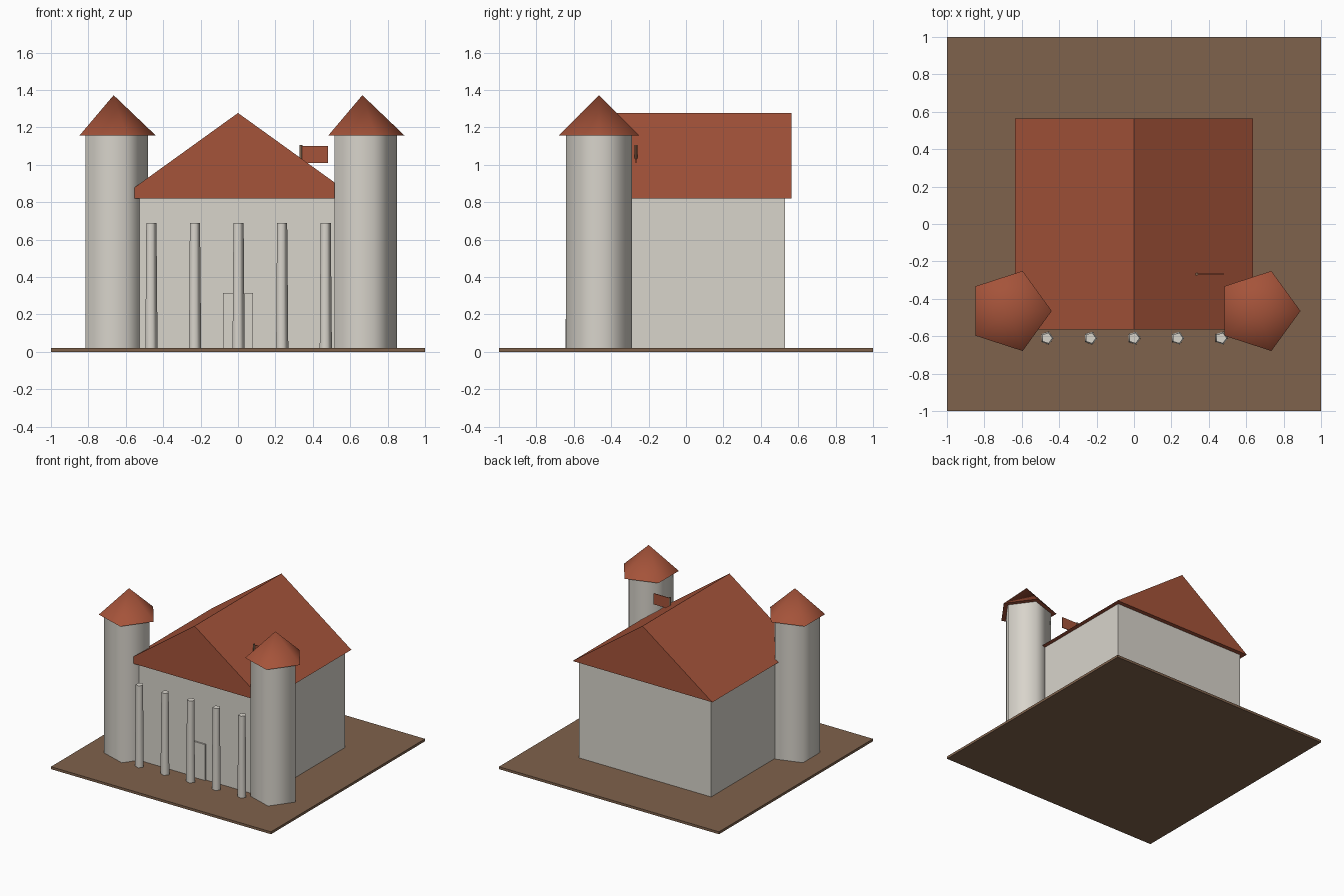
import bpy
import bmesh
from math import cos, sin, radians, tau

cube = bpy.data.objects.get("Cube")
if cube:
    bpy.data.objects.remove(cube, do_unlink=True)


def material(name, rgb):
    mat = bpy.data.materials.new(name)
    mat.use_nodes = True
    mat.diffuse_color = (*rgb, 1)
    mat.node_tree.nodes["Principled BSDF"].inputs["Base Color"].default_value = (*rgb, 1)
    return mat


stone = material("pale stone", (0.69, 0.66, 0.60))
tile = material("red tile", (0.376, 0.087, 0.042))
earth = material("brown earth", (0.212, 0.122, 0.072))


def finish(name, bm, mat):
    bmesh.ops.recalc_face_normals(bm, faces=bm.faces)
    mesh = bpy.data.meshes.new(name)
    bm.to_mesh(mesh)
    bm.free()
    mesh.materials.append(mat)
    obj = bpy.data.objects.new(name, mesh)
    bpy.context.collection.objects.link(obj)
    return obj


def prism(name, profile, y0, y1, mat):
    """Extrude an (x, z) profile from y0 to y1."""
    bm = bmesh.new()
    face = bm.faces.new([bm.verts.new((x, y0, z)) for x, z in profile])
    out = bmesh.ops.extrude_face_region(bm, geom=[face])
    moved = [v for v in out["geom"] if isinstance(v, bmesh.types.BMVert)]
    bmesh.ops.translate(bm, verts=moved, vec=(0, y1 - y0, 0))
    return finish(name, bm, mat)


def box(name, x0, x1, y0, y1, z0, z1, mat):
    return prism(name, [(x0, z0), (x1, z0), (x1, z1), (x0, z1)], y0, y1, mat)


def pentagon(name, x, y, z0, z1, r0, r1, mat):
    """Five-sided column, or a pyramid when r1 is zero, with a corner towards +x."""
    bm = bmesh.new()

    def ring(r, z):
        return [bm.verts.new((x + r * cos(tau * i / 5), y + r * sin(tau * i / 5), z))
                for i in range(5)]

    low = ring(r0, z0)
    bm.faces.new(low[::-1])
    if r1:
        high = ring(r1, z1)
        bm.faces.new(high)
    else:
        high = [bm.verts.new((x, y, z1))] * 5
    for i in range(5):
        j = (i + 1) % 5
        quad = [low[i], low[j], high[j]]
        bm.faces.new(quad + [high[i]] if r1 else quad)
    obj = finish(name, bm, mat)
    bpy.ops.object.select_all(action="DESELECT")
    obj.select_set(True)
    bpy.context.view_layer.objects.active = obj
    bpy.ops.object.shade_smooth_by_angle(angle=radians(80))
    return obj


# Ground slab
box("ground_slab", -1, 1, -1, 1, 0, 0.02, earth)

# Hall with gabled roof and front door
box("hall_walls", -0.6, 0.6, -0.53, 0.53, 0.02, 0.82, stone)
prism("hall_roof", [(-0.635, 0.82), (0.635, 0.82), (0, 1.277)], -0.565, 0.565, tile)
box("front_door", -0.08, 0.08, -0.542, -0.53, 0.02, 0.315, stone)

# Corner towers
for side, x in (("right", -0.665), ("left", 0.665)):
    pentagon(side + "_tower", x, -0.465, 0.02, 1.157, 0.185, 0.185, stone)
    pentagon(side + "_tower_roof", x, -0.465, 1.157, 1.372, 0.225, 0, tile)

# Row of tapered columns along the front
for i in range(5):
    pentagon(f"column_{i + 1}", (i - 2) * 0.233, -0.61, 0.02, 0.69, 0.036, 0.03, stone)

# Flag on the roof
pentagon("flag_pole", 0.335, -0.268, 0.85, 1.105, 0.009, 0.009, earth)
box("flag", 0.335, 0.48, -0.27, -0.265, 1.01, 1.1, tile)
